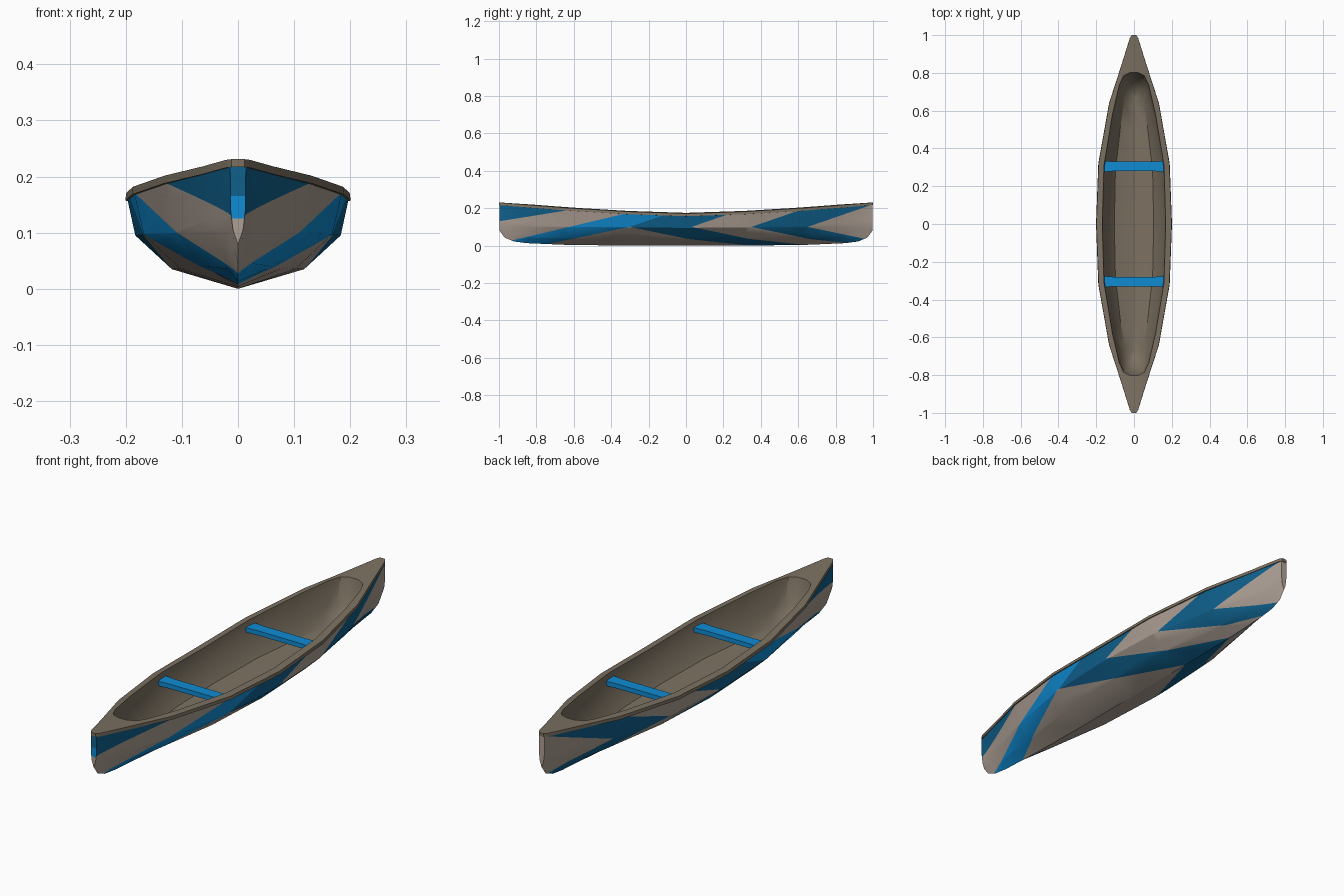
import bpy, bmesh, math
from mathutils import Vector

if "Cube" in bpy.data.objects:
    bpy.data.objects.remove(bpy.data.objects["Cube"])


def material(name, rgb):
    m = bpy.data.materials.new(name)
    m.diffuse_color = (*rgb, 1)
    m.use_nodes = True
    m.node_tree.nodes["Principled BSDF"].inputs["Base Color"].default_value = m.diffuse_color
    return m


TAUPE = material("taupe", (0.20, 0.165, 0.12))
CREAM = material("pale_grey_beige", (0.42, 0.35, 0.30))
DARK = material("dark_blue", (0.005, 0.12, 0.27))
BRIGHT = material("bright_blue", (0.005, 0.26, 0.65))


def finish(bm, name, mats, angle):
    me = bpy.data.meshes.new(name)
    bm.to_mesh(me)
    bm.free()
    ob = bpy.data.objects.new(name, me)
    bpy.context.collection.objects.link(ob)
    for m in mats:
        me.materials.append(m)
    bpy.ops.object.select_all(action='DESELECT')
    ob.select_set(True)
    bpy.context.view_layer.objects.active = ob
    bpy.ops.object.shade_smooth_by_angle(angle=math.radians(angle))
    return ob


def loft(rings, closed, caps):
    """Skin between rings of equal point count."""
    bm = bmesh.new()
    vs = [[bm.verts.new(p) for p in r] for r in rings]
    n = len(rings[0])
    for a, b in zip(vs, vs[1:]):
        for i in range(n if closed else n - 1):
            j = (i + 1) % n
            bm.faces.new((a[i], a[j], b[j], b[i]))
    for k in caps:
        bm.faces.new(vs[k])
    bmesh.ops.recalc_face_normals(bm, faces=bm.faces[:])
    return bm


def sheer(y):
    return 0.171 + 0.06 * abs(y) ** 1.5


# hull: y, gunwale half width, side (x, z), chine (x, z), keel z
STATIONS = [
    (0.0, .197, .183, .095, .118, .035, 0.0),
    (0.32, .185, .168, .097, .102, .035, 0.0),
    (0.64, .127, .106, .100, .060, .040, .004),
    (0.85, .062, .046, .105, .024, .045, .013),
    (0.92, .040, .028, .110, .013, .055, .022),
    (0.97, .023, .016, .118, .008, .075, .043),
    (0.997, .014, .013, .140, .009, .105, .080),
]


def hull_ring(s, sign):
    y, gx, sx, sz, cx, cz, kz = s
    half = [(gx, sheer(y) - .012), (sx, sz), (cx, cz)]
    return ([(x, y * sign, z) for x, z in half] + [(0, y * sign, kz)]
            + [(-x, y * sign, z) for x, z in reversed(half)])


rings = [hull_ring(s, -1) for s in reversed(STATIONS)]
rings += [hull_ring(s, 1) for s in STATIONS[1:]]
bm = loft(rings, False, (0, -1))

# painted pattern: cut the hull along the stripe edges, seen from the side
EDGES = [-.30, .03, .35, .65]          # chevron edges at z = 0.1


def shift(z):
    if z > .1:
        return 2.9 * (z - .1)
    return 4.8 * (.1 - z) if z > .035 else .312 + 9.5 * (.035 - z)


def line_z(y, a, b):
    return a[1] + (y - a[0]) * (b[1] - a[1]) / (b[0] - a[0])


TOP = ((-.92, .03), (-.35, .165))      # bow band, upper edge
LOW = ((-.78, 0.0), (-.30, .1))        # bow band, lower edge
BOW = ((-1.0, .13), (-.65, .186))      # bow triangle, lower edge
cuts = [((0, z), (1, z)) for z in (.1, .035, .125, .165)] + [TOP, LOW, BOW]
for e in EDGES:
    for z0, z1 in ((.1, .2), (.0999, .0351), (.0349, 0)):
        cuts.append(((e + shift(z0), z0), (e + shift(z1), z1)))
for a, b in cuts:
    d = Vector((0, b[0] - a[0], b[1] - a[1]))
    bmesh.ops.bisect_plane(bm, geom=bm.verts[:] + bm.edges[:] + bm.faces[:],
                           dist=1e-5, plane_co=(0, *a),
                           plane_no=(0, -d.z, d.y))
bm.normal_update()
for f in bm.faces:
    c = f.calc_center_median()
    y, z = c.y, c.z
    u = y - shift(z)
    m = 0
    if f.normal.y < -.95 and .125 < z < .165:
        m = 2
    elif z > line_z(y, *BOW) and y < -.6:
        m = 1
    elif EDGES[0] < u < EDGES[1] or EDGES[2] < u < EDGES[3]:
        m = 1
    elif u < EDGES[0] and line_z(y, *LOW) < z < line_z(y, *TOP):
        m = 2
    f.material_index = m
finish(bm, "hull", [CREAM, DARK, BRIGHT], 32)

# deck rim and inner tub, one skin from the outer rim edge to the floor
OUTER = [(.201, 0), (.189, .32), (.132, .64), (.064, .85), (.022, .985), (.012, 1.0)]
INNER = [(.168, 0), (.159, .31), (.114, .58), (.078, .735), (.055, .785), (.02, .802)]


def loop(q, sx, sy, zf):
    right = [(x, -y) for x, y in reversed(q)] + q[1:]
    pts = right + [(-x, y) for x, y in reversed(right)]
    return [(x * sx, y * sy, zf(y)) for x, y in pts]


bm = loft([
    loop(OUTER, .9, .99, lambda y: sheer(y) - .015),
    loop(OUTER, 1, 1, lambda y: sheer(y) - .014),
    loop(OUTER, .99, 1, sheer),
    loop(INNER, 1, 1, lambda y: sheer(y) + .004),
    loop(INNER, .93, .97, lambda y: .105),
    loop(INNER, .62, .90, lambda y: .045),
    loop(INNER, .06, .85, lambda y: .022),
], True, (-1,))
finish(bm, "deck_and_inner_tub", [TAUPE], 35)

# two seats, a little wider at the ends
for name, yc in (("front_seat", -.305), ("rear_seat", .305)):
    rings = []
    for x, h in ((-.16, .030), (-.11, .025), (.11, .025), (.16, .030)):
        rings.append([(x, yc - h, .142), (x, yc + h, .142),
                      (x, yc + h, .162), (x, yc - h, .162)])
    finish(loft(rings, True, (0, -1)), name, [BRIGHT], 30)
